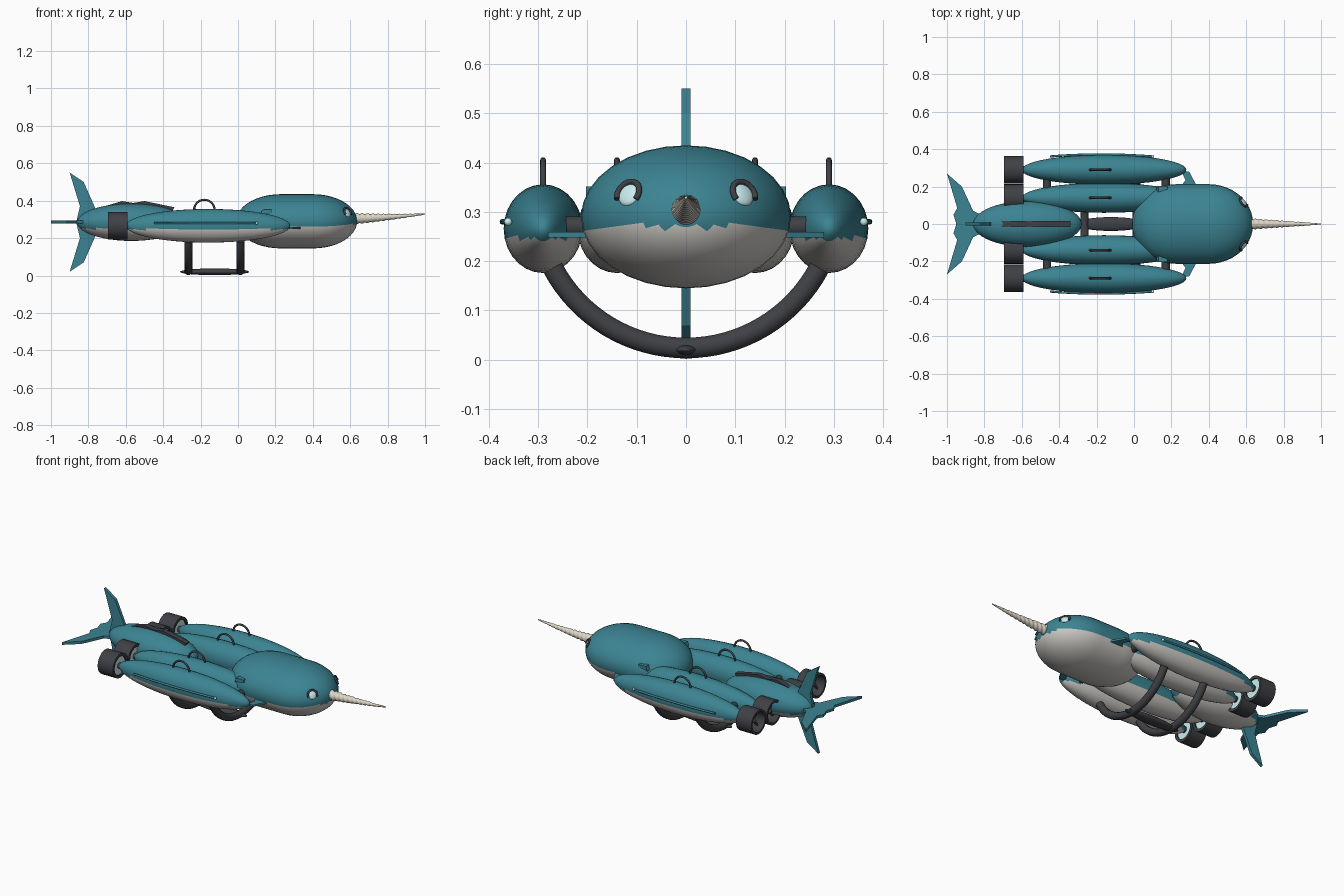
import bpy, bmesh, math
from mathutils import Vector

if "Cube" in bpy.data.objects:
    bpy.data.objects.remove(bpy.data.objects["Cube"])

def mat(name, c):
    m = bpy.data.materials.new(name)
    m.diffuse_color = (*c, 1)
    m.use_nodes = True
    m.node_tree.nodes["Principled BSDF"].inputs["Base Color"].default_value = m.diffuse_color
    return m

TEAL = mat("teal", (0.045, 0.23, 0.29))
BELLY = mat("belly", (0.6, 0.58, 0.55))
DARK = mat("dark", (0.05, 0.052, 0.06))
GLOW = mat("pale_blue", (0.6, 0.86, 0.88))
BONE = mat("bone", (0.72, 0.67, 0.57))

def finish(name, bm, mats, split=None, smooth=True):
    bmesh.ops.recalc_face_normals(bm, faces=bm.faces)
    if split is not None:
        for f in bm.faces:
            f.material_index = int(f.calc_center_median().z < split)
    me = bpy.data.meshes.new(name)
    bm.to_mesh(me)
    bm.free()
    for m in mats:
        me.materials.append(m)
    ob = bpy.data.objects.new(name, me)
    bpy.context.collection.objects.link(ob)
    if smooth:
        bpy.ops.object.select_all(action='DESELECT')
        ob.select_set(True)
        bpy.context.view_layer.objects.active = ob
        bpy.ops.object.shade_smooth_by_angle(angle=math.radians(40))
    return ob

def revolve(name, profile, cy, cz, ry, rz, mats, split=None, n=32, closed=False):
    """Spin an (x, radius) profile around the x axis with an elliptical section."""
    bm = bmesh.new()
    rings = [[bm.verts.new((x, cy + r * ry * math.cos(2 * math.pi * k / n),
                            cz + r * rz * math.sin(2 * math.pi * k / n)))
              for k in range(n)] for x, r in profile]
    pairs = list(zip(rings, rings[1:]))
    if closed:
        pairs.append((rings[-1], rings[0]))
    for a, b in pairs:
        for k in range(n):
            j = (k + 1) % n
            bm.faces.new((a[k], a[j], b[j], b[k]))
    bmesh.ops.remove_doubles(bm, verts=bm.verts, dist=1e-5)
    return finish(name, bm, mats, split)

def capsule(c0, r0, c1, r1, n=11):
    """Rounded profile: rear cap centred on c0, front cap on c1."""
    q = [math.pi / 2 * i / n for i in range(n + 1)]
    p = [(c0 - r0 * math.cos(t), math.sin(t)) for t in q]
    p += [(c1 + r1 * math.sin(t), math.cos(t)) for t in (q if c1 > c0 else q[1:])]
    return p

def plate(name, pts, to3d, thick, m):
    """Flat outline extruded along a vector, centred on its plane."""
    bm = bmesh.new()
    t = Vector(thick)
    f = bm.faces.new([bm.verts.new(Vector(to3d(*p)) - t / 2) for p in pts])
    r = bmesh.ops.extrude_face_region(bm, geom=[f])
    bmesh.ops.translate(bm, vec=t, verts=[v for v in r['geom'] if isinstance(v, bmesh.types.BMVert)])
    return finish(name, bm, [m], smooth=False)

def tube(name, pts, r, m):
    cu = bpy.data.curves.new(name, 'CURVE')
    cu.dimensions = '3D'
    cu.bevel_depth = r
    cu.bevel_resolution = 3
    cu.use_fill_caps = True
    sp = cu.splines.new('POLY')
    sp.points.add(len(pts) - 1)
    for q, p in zip(sp.points, pts):
        q.co = (*p, 1)
    cu.materials.append(m)
    ob = bpy.data.objects.new(name, cu)
    bpy.context.collection.objects.link(ob)
    return ob

# Head and tail hulls
revolve("head_hull", capsule(0.23, 0.24, 0.40, 0.237), 0, 0.29, 0.213, 0.145, [TEAL, BELLY], 0.27)
revolve("tail_hull", capsule(-0.57, 0.29, -0.57, 0.29), 0, 0.285, 0.122, 0.1, [TEAL, BELLY], 0.25)

# Ridge on the tail
plate("tail_ridge", [(-0.78, 0.35), (-0.62, 0.398), (-0.56, 0.388), (-0.50, 0.398), (-0.34, 0.365),
                     (-0.36, 0.33), (-0.57, 0.36)], lambda x, z: (x, 0, z), (0, 0.03, 0), DARK)

# Tail flukes, upright and level
up = [(-0.90, 0.265), (-0.825, 0.215), (-0.765, 0.08)]
plate("upright_fluke", up + [(x, -z) for x, z in up[::-1]] + [(-0.845, -0.085), (-0.865, 0), (-0.845, 0.085)],
      lambda x, z: (x, 0, 0.285 + z), (0, 0.018, 0), TEAL)
lv = [(-1.0, 0.27), (-0.92, 0.2), (-0.86, 0.07), (-0.82, 0.05)]
plate("level_fluke", lv + [(x, -y) for x, y in lv[::-1]] + [(-0.945, -0.085), (-0.965, -0.05), (-0.95, 0), (-0.965, 0.05), (-0.945, 0.085)][::1],
      lambda x, y: (x, y, 0.285), (0, 0, 0.016), TEAL)

# Four pods with carry handles and thrusters
for s, side in ((1, "left"), (-1, "right")):
    for y0, pos in ((0.29, "outer"), (0.14, "inner")):
        y, tag = s * y0, f"{side}_{pos}"
        revolve(f"pod_{tag}", capsule(-0.16, 0.44, -0.16, 0.44), y, 0.266, 0.08, 0.09, [TEAL, BELLY], 0.246, 28)
        tube(f"handle_{tag}", [(-0.18 + 0.055 * math.cos(a), y, 0.35 + 0.055 * math.sin(a))
                               for a in [math.pi * i / 14 for i in range(15)]], 0.006, DARK)
        revolve(f"thruster_ring_{tag}", [(-0.695, 0.073), (-0.592, 0.073), (-0.592, 0.056), (-0.695, 0.06)],
                y, 0.266, 1, 1, [DARK], None, 28, True)
        revolve(f"thruster_disc_{tag}", [(-0.615, 0), (-0.615, 0.058), (-0.60, 0.058), (-0.60, 0)],
                y, 0.266, 1, 1, [GLOW])
        revolve(f"thruster_hub_{tag}", [(-0.68, 0), (-0.665, 0.014), (-0.54, 0.022), (-0.54, 0)],
                y, 0.266, 1, 1, [DARK], None, 16)
        for k in range(4):
            a = math.pi / 2 * k + math.pi / 4
            tube(f"thruster_blade_{tag}_{k}", [(-0.655, y, 0.266), (-0.655, y + 0.06 * math.cos(a),
                 0.266 + 0.06 * math.sin(a))], 0.007, DARK)
    # Side light strip
    tube(f"side_strip_{side}", [(-0.175 + 0.275 * t / 6, s * (0.372 - 0.011 * (t / 6) ** 2), 0.28)
                                for t in range(-6, 7)], 0.006, TEAL)
    bm = bmesh.new()
    bmesh.ops.create_uvsphere(bm, u_segments=12, v_segments=8, radius=0.008)
    bmesh.ops.translate(bm, vec=(0.1, s * 0.361, 0.28), verts=bm.verts)
    finish(f"side_light_{side}", bm, [GLOW])

    # Small head fin and side bump
    plate(f"head_fin_{side}", [(0.23, 0.17), (0.34, 0.17), (0.335, 0.205), (0.295, 0.28), (0.255, 0.28), (0.275, 0.235)],
          lambda x, y: (x, s * y, 0.254), (0, 0, 0.011), TEAL)
    plate(f"head_bump_{side}", [(0.12, 0.325), (0.18, 0.335), (0.18, 0.352), (0.13, 0.352)],
          lambda x, z: (x, s * 0.185, z), (0, 0.036, 0), TEAL)

    # Eye: pale lens with a dark brow arc
    c = Vector((0.583, s * 0.115, 0.335))
    nrm = Vector((3.3, s * 2.5, 2.1)).normalized()
    u = Vector((0, 0, 1)).cross(nrm).normalized()
    v = nrm.cross(u)
    bm = bmesh.new()
    bmesh.ops.create_uvsphere(bm, u_segments=20, v_segments=10, radius=1)
    for w in bm.verts:
        p = w.co.copy()
        w.co = c + u * p.x * 0.025 + v * p.y * 0.025 + nrm * p.z * 0.009
    finish(f"eye_{side}", bm, [GLOW])
    tube(f"eye_brow_{side}", [c + nrm * 0.005 + 0.027 * (u * math.cos(a) + v * math.sin(a))
                              for a in [math.pi * (i / 16 * 1.3 - 0.15) for i in range(17)]], 0.006, DARK)

# Spiral horn
bm = bmesh.new()
N, R, rows = 16, 72, []
for i in range(R + 1):
    t = i / R
    rad = 0.027 * (1 - t) + 0.003
    row = []
    for k in range(N):
        a = 2 * math.pi * k / N
        q = rad * (1 + 0.11 * math.sin(2 * a - 2 * math.pi * 14 * t))
        row.append(bm.verts.new((0.6 + 0.4 * t, q * math.cos(a), 0.303 + 0.012 * t + 0.014 * t * t + q * math.sin(a))))
    rows.append(row)
for a, b in zip(rows, rows[1:]):
    for k in range(N):
        j = (k + 1) % N
        bm.faces.new((a[k], a[j], b[j], b[k]))
bm.faces.new(rows[0])
bm.faces.new(rows[-1])
finish("horn", bm, [BONE])

# Landing arcs, keel rail and cross struts
for x, tag in ((-0.265, "rear"), (0.013, "front")):
    half = math.radians(62)
    tube(f"skid_arc_{tag}", [(x, 0.306 * math.sin(a), 0.33 - 0.306 * math.cos(a))
                             for a in [half * (i / 16 - 1) for i in range(33)]], 0.022, DARK)
revolve("keel_rail", capsule(-0.125, 0.185, -0.125, 0.185), 0, 0.02, 0.037, 0.018, [DARK], None, 20)
for x, tag in ((-0.465, "rear"), (0.17, "front")):
    tube(f"cross_strut_{tag}", [(x, -0.26, 0.27), (x, 0.26, 0.27)], 0.022, DARK)
